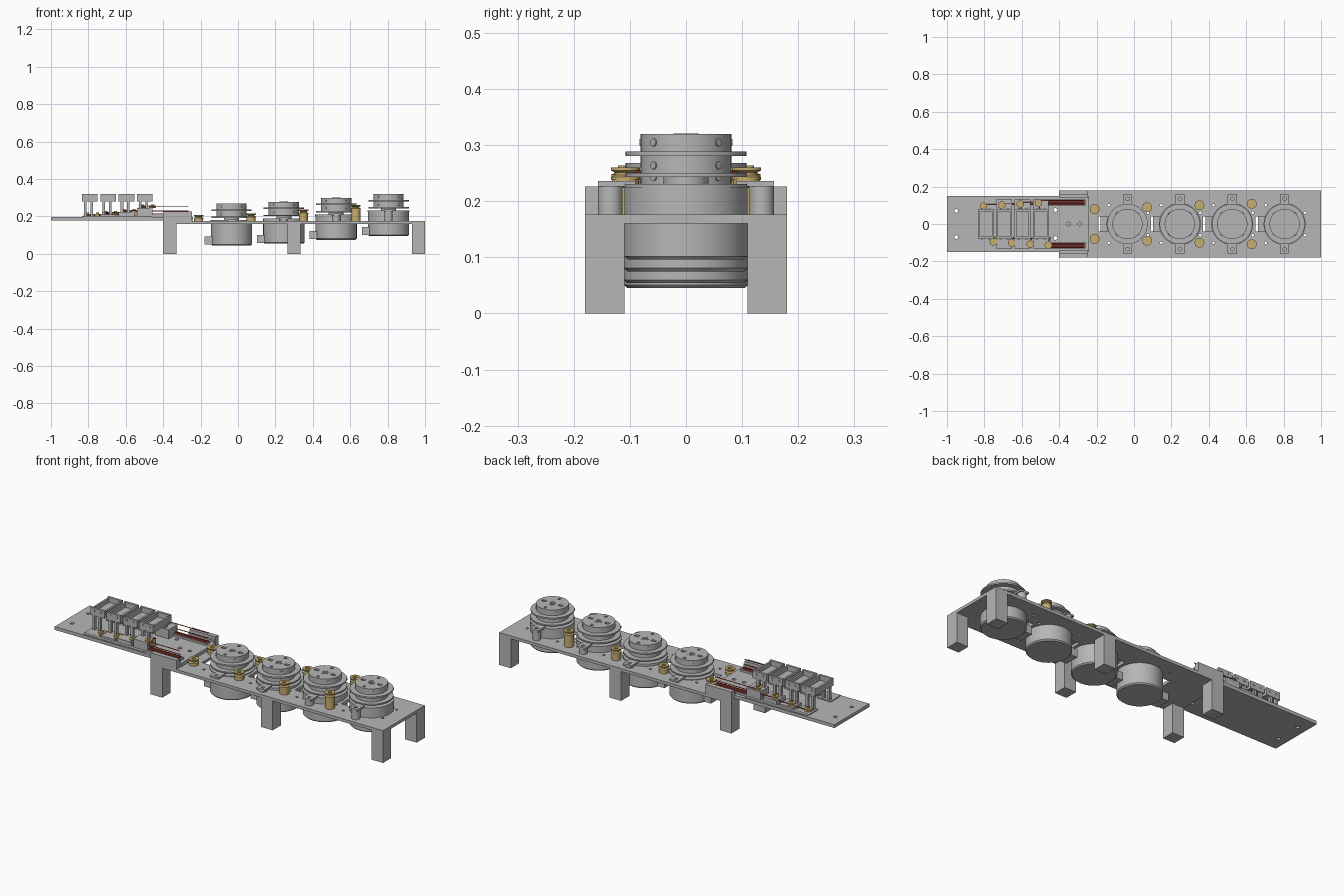
import bpy, bmesh, math
from mathutils import Matrix, Vector

cube = bpy.data.objects.get("Cube")
if cube:
    bpy.data.objects.remove(cube)


def material(name, r, g, b):
    m = bpy.data.materials.new(name)
    m.use_nodes = True
    m.diffuse_color = (r, g, b, 1)
    m.node_tree.nodes["Principled BSDF"].inputs["Base Color"].default_value = (r, g, b, 1)
    return m


GREY = material("aluminium grey", 0.47, 0.47, 0.47)
BRASS = material("brass", 0.58, 0.42, 0.16)
RED = material("cable red", 0.55, 0.06, 0.04)


def finish(name, bm, mat, smooth=False):
    me = bpy.data.meshes.new(name)
    bmesh.ops.recalc_face_normals(bm, faces=bm.faces)
    bm.to_mesh(me)
    bm.free()
    me.materials.append(mat)
    ob = bpy.data.objects.new(name, me)
    bpy.context.collection.objects.link(ob)
    if smooth:
        bpy.ops.object.select_all(action='DESELECT')
        ob.select_set(True)
        bpy.context.view_layer.objects.active = ob
        bpy.ops.object.shade_smooth_by_angle(angle=math.radians(35))
    return ob


def add_box(bm, x, y, z):
    """Box from (min, max) pairs."""
    size = [b - a for a, b in (x, y, z)]
    mid = [(a + b) / 2 for a, b in (x, y, z)]
    bmesh.ops.create_cube(bm, size=1, matrix=Matrix.Translation(mid) @ Matrix.Diagonal(size + [1]))


def add_cyl(bm, x, y, z0, z1, r, n=24):
    bmesh.ops.create_cone(bm, cap_ends=True, segments=n, radius1=r, radius2=r, depth=z1 - z0,
                          matrix=Matrix.Translation((x, y, (z0 + z1) / 2)))


def box(name, x, y, z, mat=GREY):
    bm = bmesh.new()
    add_box(bm, x, y, z)
    return finish(name, bm, mat)


def lathe(name, x, y, z, profile, mat, n=40):
    """Spin a closed (radius, height) outline around a vertical axis."""
    bm = bmesh.new()
    vs = [bm.verts.new((x + r, y, z + h)) for r, h in profile]
    es = [bm.edges.new((a, b)) for a, b in zip(vs, vs[1:])]
    bmesh.ops.spin(bm, geom=vs + es, cent=(x, y, 0), axis=(0, 0, 1), angle=math.tau, steps=n)
    bmesh.ops.remove_doubles(bm, verts=bm.verts, dist=1e-5)
    return finish(name, bm, mat, True)


def rod(name, a, b, r, mat):
    a, b = Vector(a), Vector(b)
    d = b - a
    bm = bmesh.new()
    bmesh.ops.create_cone(bm, cap_ends=True, segments=8, radius1=r, radius2=r, depth=d.length,
                          matrix=Matrix.Translation((a + b) / 2) @ d.to_track_quat('Z', 'Y').to_matrix().to_4x4())
    return finish(name, bm, mat, True)


def cut(ob, bm):
    """Subtract the cutter mesh and bake the result."""
    cutter = finish("cutter", bm, GREY)
    cutter.hide_render = True
    mod = ob.modifiers.new("cut", 'BOOLEAN')
    mod.operation, mod.solver, mod.object = 'DIFFERENCE', 'EXACT', cutter
    dg = bpy.context.evaluated_depsgraph_get()
    me = bpy.data.meshes.new_from_object(ob.evaluated_get(dg))
    ob.modifiers.clear()
    ob.data = me
    bpy.data.objects.remove(cutter)


TOP = 0.176
MOTORS = [(-0.035, 0.045), (0.245, 0.054), (0.525, 0.075), (0.805, 0.096)]

# Table top with motor openings and screw holes
table = box("table_top", (-0.4, 1), (-0.18, 0.18), (0.16, TOP))
bm = bmesh.new()
for cx, zb in MOTORS:
    add_box(bm, (cx - 0.155, cx - 0.08), (-0.04, 0.04), (0.1, 0.2))
    for s in (-1, 1):
        add_cyl(bm, cx + 0.11, s * 0.06, 0.1, 0.2, 0.007, 12)
        add_cyl(bm, cx - 0.1, s * 0.1, 0.1, 0.2, 0.007, 12)
cut(table, bm)

# Legs
for x0, x1 in ((-0.4, -0.33), (0.265, 0.335), (0.93, 1)):
    for s in (-1, 1):
        box("leg", (x0, x1), sorted((s * 0.11, s * 0.18)), (0, 0.165))

# Motors with double drums
for cx, zb in MOTORS:
    lathe("motor_body", cx, 0, zb, [(0, 0), (0.104, 0), (0.11, 0.006), (0.11, 0.13), (0, 0.13)], GREY, 48)
    box("motor_connector", (cx - 0.143, cx - 0.09), (-0.04, 0.04), (zb + 0.005, zb + 0.047))
    bm = bmesh.new()
    add_cyl(bm, cx, 0, zb + 0.128, zb + 0.135, 0.112, 48)
    finish("motor_flange", bm, GREY, True)
    for s in (-1, 1):
        ear = box("motor_ear", (cx - 0.025, cx + 0.025), sorted((s * 0.09, s * 0.157)), (zb + 0.13, zb + 0.14))
        bm = bmesh.new()
        add_cyl(bm, cx, s * 0.135, zb, zb + 0.2, 0.009, 16)
        cut(ear, bm)
        if zb + 0.13 > TOP + 0.003:
            bm = bmesh.new()
            add_cyl(bm, cx, s * 0.135, TOP, zb + 0.13, 0.022)
            finish("standoff", bm, GREY, True)
    bm = bmesh.new()
    add_cyl(bm, cx, 0, zb + 0.13, zb + 0.15, 0.04)
    finish("motor_hub", bm, GREY, True)
    drum = lathe("drum", cx, 0, zb, [(0, 0.147), (0.108, 0.147), (0.108, 0.154), (0.081, 0.154),
                 (0.081, 0.185), (0.108, 0.185), (0.108, 0.193), (0.081, 0.193), (0.081, 0.224), (0, 0.224)],
                 GREY, 48)
    bm = bmesh.new()
    z = zb + 0.216
    add_cyl(bm, cx, 0, z, z + 0.03, 0.011, 16)
    for s in (-1, 1):
        add_box(bm, sorted((cx + s * 0.038, cx + s * 0.062)), (-0.008, 0.008), (z, z + 0.03))
        add_cyl(bm, cx, s * 0.06, z, z + 0.03, 0.008, 12)
    cut(drum, bm)
    lathe("shaft_ring", cx, 0, zb + 0.222, [(0.014, 0), (0.014, 0.003), (0.022, 0.003), (0.022, 0)], GREY, 24)
    # set screws around both drums
    bm = bmesh.new()
    for h in (0.168, 0.209):
        for k in range(4):
            a = math.radians(45 + 90 * k)
            rot = Matrix.Rotation(a, 4, 'Z') @ Matrix.Translation((0.08, 0, 0)) @ Matrix.Rotation(math.pi / 2, 4, 'Y')
            bmesh.ops.create_cone(bm, cap_ends=True, segments=12, radius1=0.007, radius2=0.007, depth=0.006,
                                  matrix=Matrix.Translation((cx, 0, zb + h)) @ rot)
    finish("set_screws", bm, GREY, True)


# Brass guide pulleys: post, grooved head, screw hole
def pulley(x, y, z0, z1, r):
    g = z1 - 0.022
    lathe("guide_pulley", x, y, 0, [(r * 0.4, z0), (r, z0), (r, g), (r * 1.08, g), (r * 1.08, g + 0.005),
          (r * 0.75, g + 0.009), (r * 0.75, g + 0.013), (r * 1.08, g + 0.017), (r * 1.08, z1),
          (r * 0.45, z1), (r * 0.45, z1 - 0.008), (0, z1 - 0.008)], BRASS, 28)


for x, y, z in ((-0.21, 0.08, 0.208), (0.07, 0.09, 0.215), (0.35, 0.1, 0.236), (0.63, 0.108, 0.26)):
    for s in (-1, 1):
        pulley(x, s * y, TOP, z, 0.024)

# Sliding board in its channel
board = box("slide_board", (-1, -0.24), (-0.15, 0.15), (0.179, 0.197))
bm = bmesh.new()
for x, y in ((-0.95, 0.07), (-0.95, -0.07), (-0.42, 0.075), (-0.42, -0.075), (-0.35, 0), (-0.29, 0)):
    add_cyl(bm, x, y, 0.1, 0.3, 0.01, 16)
cut(board, bm)
for s in (-1, 1):
    box("channel_rail", (-0.4, -0.245), sorted((s * 0.155, s * 0.18)), (TOP - 0.002, 0.226))
    box("channel_lip", (-0.4, -0.245), sorted((s * 0.143, s * 0.178)), (0.2, 0.21))
    box("cable_block", (-0.46, -0.26), sorted((s * 0.095, s * 0.132)), (0.196, 0.207))
    box("long_strip", (-0.83, -0.46), sorted((s * 0.125, s * 0.145)), (0.196, 0.201))

# Four finger frames, each on posts with pulleys and cables
LEVELS = (0.208, 0.217, 0.229, 0.252)
for i, lev in enumerate(LEVELS):
    cx = -0.792 + 0.098 * i
    x0, x1 = cx - 0.042, cx + 0.042
    for s in (-1, 1):
        box("frame_cheek", (x0, x1), sorted((s * 0.068, s * 0.08)), (0.28, 0.32))
        box("frame_foot", (x0, x1), sorted((s * 0.055, s * 0.13)), (0.196, lev - 0.006))
        for d in (-0.024, 0.01):
            box("frame_post", (cx + d - 0.007, cx + d + 0.007), sorted((s * 0.062, s * 0.078)), (lev - 0.008, 0.29))
    box("frame_bridge", (cx - 0.036, cx + 0.036), (-0.075, 0.075), (0.28, 0.292))
    for x in (x0, x1 - 0.01):
        box("frame_side", (x, x + 0.01), (-0.075, 0.075), (0.28, 0.315))
    bm = bmesh.new()
    for d in (-0.02, 0.02):
        for s in (-1, 1):
            bmesh.ops.create_cone(bm, cap_ends=True, segments=12, radius1=0.006, radius2=0.006, depth=0.004,
                                  matrix=Matrix.Translation((cx + d, s * 0.081, 0.305)) @ Matrix.Rotation(math.pi / 2, 4, 'X'))
    finish("frame_screws", bm, GREY, True)
    for s, px in ((1, cx - 0.013), (-1, cx + 0.04)):
        y = s * (0.095 + 0.006 * i)
        lathe("cable_pulley", px, y, lev - 0.008, [(0, 0), (0.02, 0), (0.02, 0.004), (0.014, 0.006),
              (0.014, 0.009), (0.02, 0.011), (0.02, 0.014), (0.008, 0.014), (0.008, 0.02), (0, 0.02)], BRASS, 20)
        yc = s * (0.104 + 0.007 * i)
        rod("cable", (px, yc, lev), (-0.265, yc, lev), 0.0022, RED)
        rod("cable_tail", (px, y - s * 0.014, lev), (px + 0.012, s * 0.07, lev), 0.003, RED)

# Red cable strips on the blocks
for s in (-1, 1):
    for y in (0.106, 0.12):
        box("red_strip", (-0.458, -0.262), sorted((s * y, s * (y + 0.006))), (0.206, 0.211), RED)
